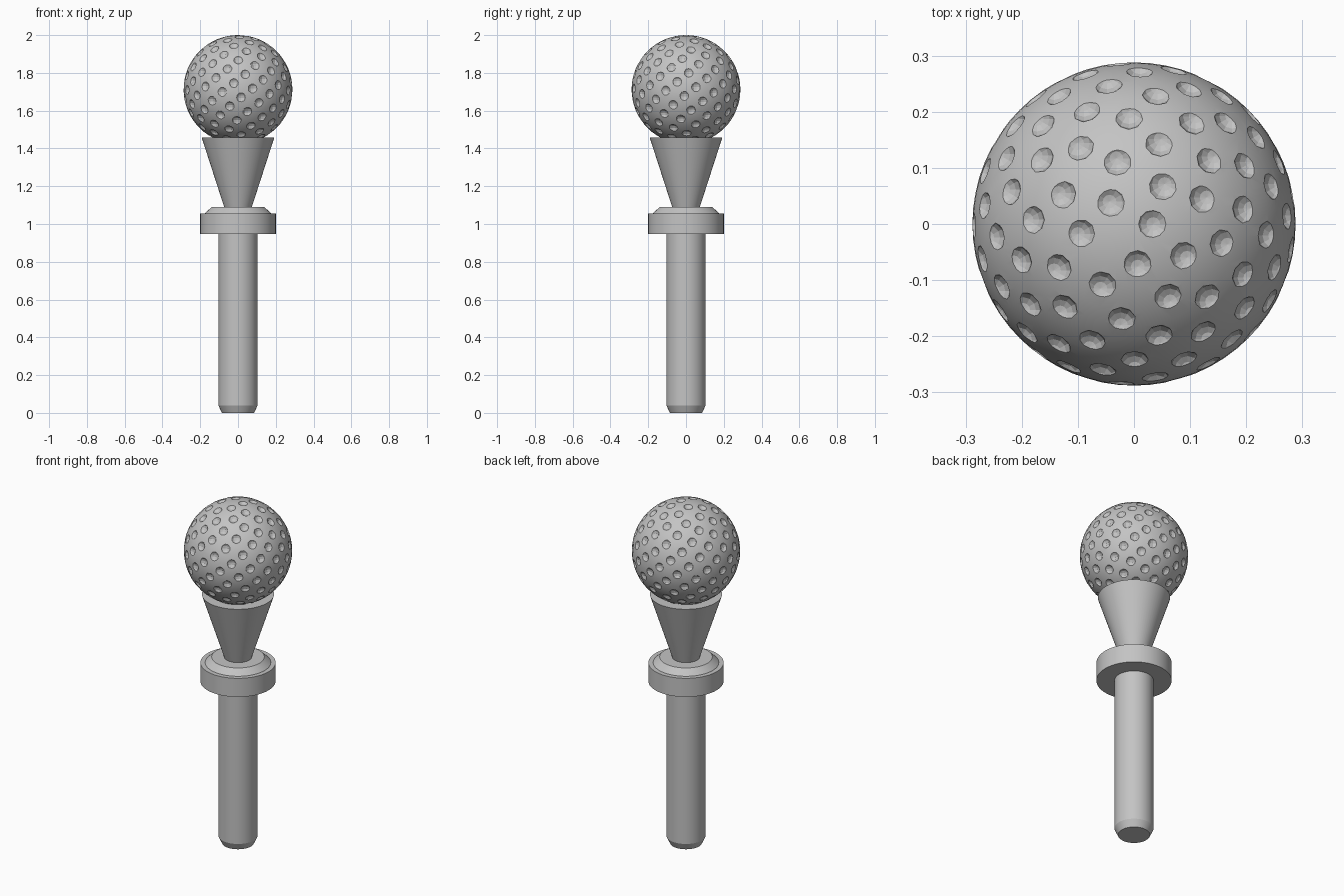
import bpy, bmesh, math
from mathutils import Matrix, Vector

if "Cube" in bpy.data.objects:
    bpy.data.objects.remove(bpy.data.objects["Cube"], do_unlink=True)

BALL_R, BALL_Z = 0.288, 1.712
DIMPLES = 160

grey = bpy.data.materials.new("plain grey")
grey.use_nodes = True
grey.diffuse_color = (0.55, 0.55, 0.55, 1)
bsdf = next(n for n in grey.node_tree.nodes if n.type == "BSDF_PRINCIPLED")
bsdf.inputs["Base Color"].default_value = grey.diffuse_color
bsdf.inputs["Roughness"].default_value = 0.6


def add_object(name, bm):
    mesh = bpy.data.meshes.new(name)
    bm.to_mesh(mesh)
    bm.free()
    mesh.materials.append(grey)
    obj = bpy.data.objects.new(name, mesh)
    bpy.context.collection.objects.link(obj)
    return obj


def activate(obj):
    bpy.ops.object.select_all(action="DESELECT")
    obj.select_set(True)
    bpy.context.view_layer.objects.active = obj


def lathe(name, profile, segments=64):
    """Closed round solid from (radius, height) points, bottom to top."""
    bm = bmesh.new()
    rings = []
    for r, z in profile:
        rings.append([bm.verts.new((r * math.cos(a), r * math.sin(a), z))
                      for a in (math.tau * i / segments for i in range(segments))])
    for low, high in zip(rings, rings[1:]):
        for i in range(segments):
            j = (i + 1) % segments
            bm.faces.new((low[i], low[j], high[j], high[i]))
    bm.faces.new(rings[0][::-1])
    bm.faces.new(rings[-1])
    obj = add_object(name, bm)
    activate(obj)
    bpy.ops.object.shade_smooth_by_angle(angle=math.radians(25))
    return obj


# Turned parts: shaft with tapered tip, collar with raised lip, conical cup
lathe("shaft", [(0.085, 0), (0.104, 0.04), (0.104, 0.96)])
lathe("collar", [(0.2, 0.947), (0.2, 1.056)])
lathe("collar_lip", [(0.176, 1.05), (0.174, 1.058), (0.14, 1.089)])
lathe("cup", [(0.07, 1.08), (0.192, 1.457)])

# Ball
bm = bmesh.new()
bmesh.ops.create_uvsphere(bm, u_segments=64, v_segments=32, radius=BALL_R,
                          matrix=Matrix.Translation((0, 0, BALL_Z)))
for f in bm.faces:
    f.smooth = True
ball = add_object("ball", bm)

# Dimple cutters spread on a golden angle spiral
bm = bmesh.new()
golden = math.pi * (3 - math.sqrt(5))
for i in range(DIMPLES):
    z = 1 - (2 * i + 1) / DIMPLES
    r = math.sqrt(1 - z * z)
    direction = Vector((r * math.cos(i * golden), r * math.sin(i * golden), z))
    centre = direction * (BALL_R + 0.019) + Vector((0, 0, BALL_Z))
    bmesh.ops.create_uvsphere(bm, u_segments=12, v_segments=8, radius=0.032,
                              matrix=Matrix.Translation(centre))
cutter = add_object("dimple_cutter", bm)
cutter.hide_render = True

cut = ball.modifiers.new("dimples", "BOOLEAN")
cut.operation = "DIFFERENCE"
cut.solver = "EXACT"
cut.object = cutter
activate(ball)
bpy.ops.object.modifier_apply(modifier=cut.name)
bpy.data.objects.remove(cutter, do_unlink=True)
